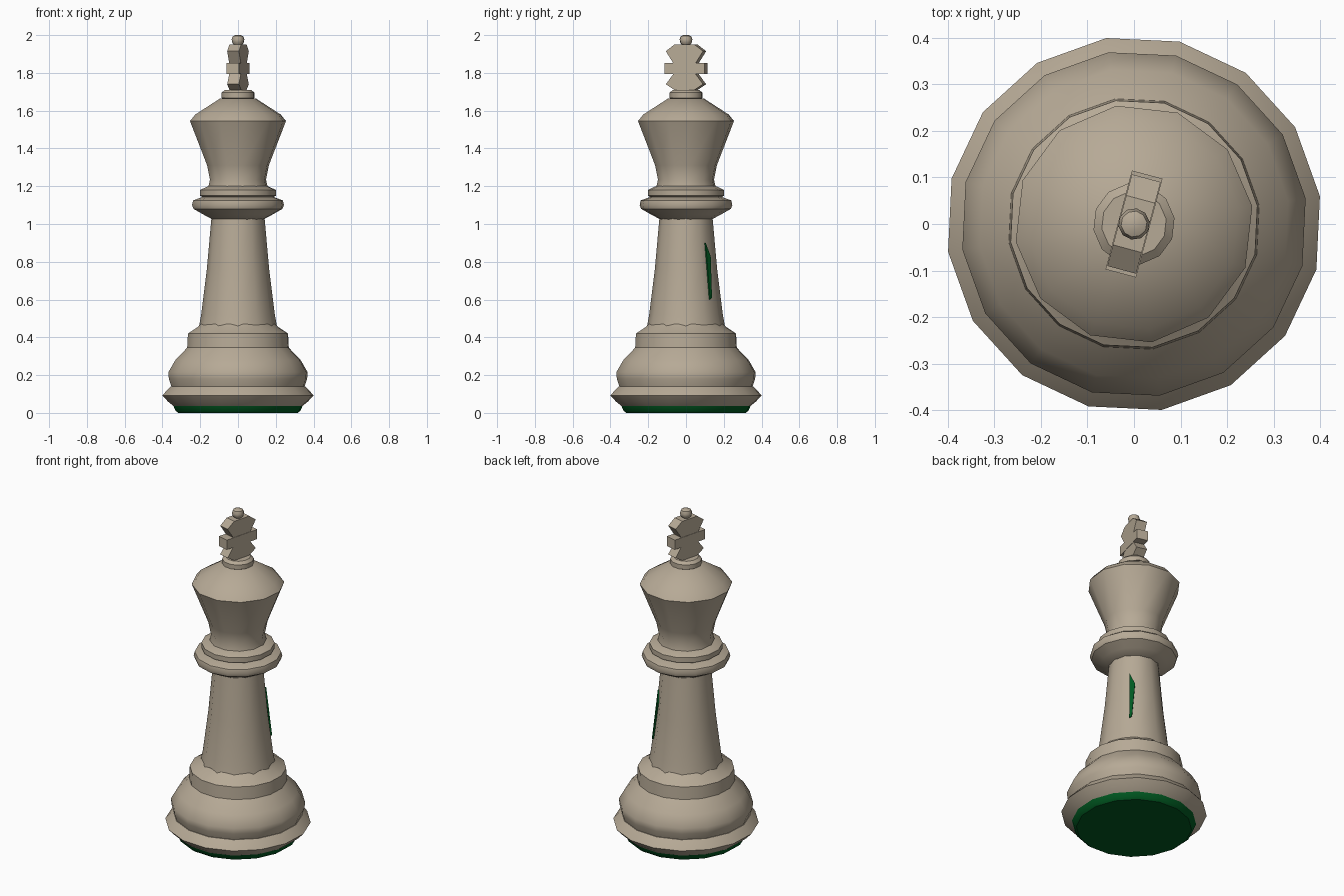
import bpy, bmesh, math
from mathutils import Matrix

cube = bpy.data.objects.get("Cube")
if cube:
    bpy.data.objects.remove(cube, do_unlink=True)


def material(name, rgb):
    m = bpy.data.materials.new(name)
    m.use_nodes = True
    m.diffuse_color = (*rgb, 1)
    m.node_tree.nodes["Principled BSDF"].inputs["Base Color"].default_value = (*rgb, 1)
    return m


wood = material("pale wood", (0.47, 0.40, 0.305))
felt = material("green felt", (0.0, 0.10, 0.015))


def finish(name, bm, mat, smooth=True):
    bmesh.ops.recalc_face_normals(bm, faces=bm.faces)
    mesh = bpy.data.meshes.new(name)
    bm.to_mesh(mesh)
    bm.free()
    mesh.materials.append(mat)
    obj = bpy.data.objects.new(name, mesh)
    bpy.context.collection.objects.link(obj)
    if smooth:
        bpy.ops.object.select_all(action="DESELECT")
        obj.select_set(True)
        bpy.context.view_layer.objects.active = obj
        bpy.ops.object.shade_smooth_by_angle(angle=math.radians(35))
    return obj


def turned(name, profile, sides, mat=wood, offset=8.5):
    """Closed lathe part from (radius, height) pairs."""
    bm = bmesh.new()
    rings = []
    for r, z in profile:
        angles = [math.radians(offset + 360 * i / sides) for i in range(sides)]
        rings.append([bm.verts.new((r * math.cos(a), r * math.sin(a), z)) for a in angles])
    for low, high in zip(rings, rings[1:]):
        for i in range(sides):
            j = (i + 1) % sides
            bm.faces.new((low[i], low[j], high[j], high[i]))
    bm.faces.new(rings[0][::-1])
    bm.faces.new(rings[-1])
    return finish(name, bm, mat)


def plate(name, outline, thickness, angle, mat, distance=0, lean=0):
    """Extruded (side, height) outline, turned about the vertical axis."""
    bm = bmesh.new()
    face = bm.faces.new([bm.verts.new((-thickness / 2, y, z)) for y, z in outline])
    ext = bmesh.ops.extrude_face_region(bm, geom=[face])
    verts = [v for v in ext["geom"] if isinstance(v, bmesh.types.BMVert)]
    bmesh.ops.translate(bm, verts=verts, vec=(thickness, 0, 0))
    for v in bm.verts:
        v.co.x += distance - lean * v.co.z
    bm.transform(Matrix.Rotation(math.radians(angle), 4, "Z"))
    return finish(name, bm, mat, smooth=False)


# Foot and base
turned("felt_pad", [(0.32, 0.0), (0.335, 0.012), (0.345, 0.036)], 16, felt)
turned("base_rim", [(0.342, 0.034), (0.375, 0.06), (0.404, 0.092),
                    (0.385, 0.115), (0.36, 0.14)], 16)
turned("base_bell", [(0.355, 0.135), (0.37, 0.18), (0.373, 0.215), (0.335, 0.28),
                     (0.272, 0.345), (0.268, 0.42), (0.215, 0.455), (0.2, 0.47)], 16)

# Shaft with the small felt patch on its back
turned("shaft", [(0.208, 0.45), (0.195, 0.52), (0.165, 0.76), (0.14, 1.04)], 12, offset=0)
plate("shaft_felt_patch", [(-0.01, 0.9), (-0.01, 0.6), (0.005, 0.61), (0.02, 0.83)],
      0.008, 45, felt, distance=0.254, lean=0.112)

# Collar rings
turned("collar_flange", [(0.138, 1.025), (0.185, 1.05), (0.238, 1.08),
                         (0.246, 1.10), (0.24, 1.125), (0.185, 1.145)], 14)
turned("collar_ring", [(0.185, 1.14), (0.203, 1.15), (0.203, 1.18), (0.16, 1.20)], 14)

# Head
turned("head", [(0.16, 1.19), (0.15, 1.235), (0.165, 1.31), (0.257, 1.545),
                (0.228, 1.58), (0.095, 1.665)], 12)
turned("head_button", [(0.075, 1.66), (0.088, 1.668), (0.088, 1.695), (0.07, 1.71)], 12)

# Flared cross: one side outline mirrored, with a slightly thicker arm
half = [(0.055, 1.71), (0.102, 1.74), (0.06, 1.795), (0.06, 1.85),
        (0.102, 1.915), (0.055, 1.95)]
plate("cross_upright", half + [(-y, z) for y, z in reversed(half)], 0.064, -15, wood)
arm = [(0.11, 1.793), (0.11, 1.852)]
plate("cross_arm", arm + [(-y, z) for y, z in reversed(arm)], 0.068, -15, wood)

# Finial
turned("finial", [(0.018, 1.945), (0.031, 1.96), (0.034, 1.978),
                  (0.028, 1.994), (0.014, 2.0)], 10)
